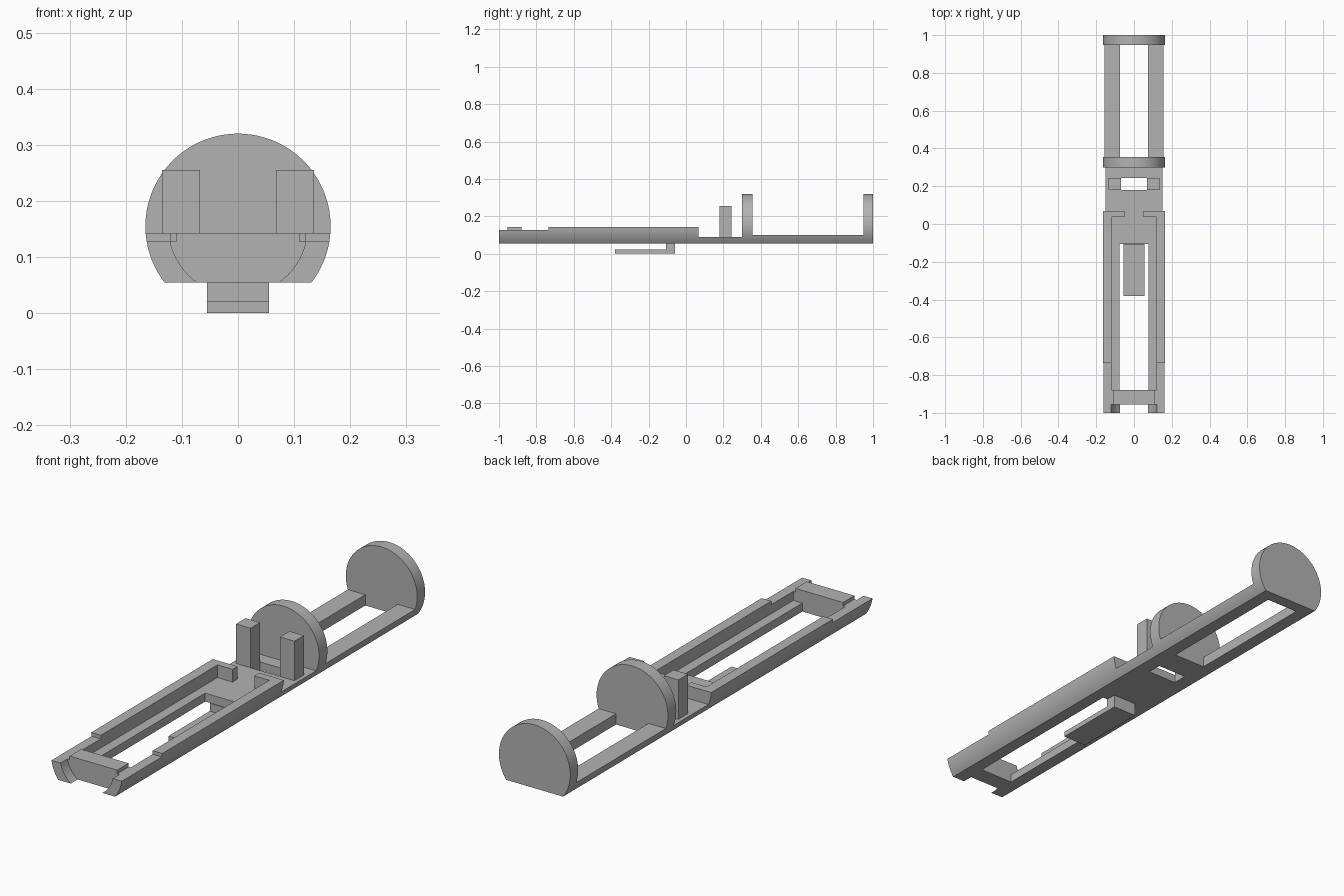
import bpy, bmesh, math
from mathutils import Vector

cube = bpy.data.objects.get("Cube")
if cube:
    bpy.data.objects.remove(cube, do_unlink=True)

grey = bpy.data.materials.new("plain grey")
grey.use_nodes = True
colour = (0.45, 0.45, 0.45, 1)
grey.diffuse_color = colour
grey.node_tree.nodes["Principled BSDF"].inputs["Base Color"].default_value = colour

AXIS_Z, RADIUS, BASE = 0.155, 0.165, 0.055


def extrude(name, outline, step):
    """Prism from a flat outline of 3D points, pushed along step."""
    bm = bmesh.new()
    face = bm.faces.new([bm.verts.new(p) for p in outline])
    moved = bmesh.ops.extrude_face_region(bm, geom=[face])["geom"]
    verts = [v for v in moved if isinstance(v, bmesh.types.BMVert)]
    bmesh.ops.translate(bm, vec=Vector(step), verts=verts)
    bmesh.ops.recalc_face_normals(bm, faces=bm.faces)
    mesh = bpy.data.meshes.new(name)
    bm.to_mesh(mesh)
    bm.free()
    mesh.materials.append(grey)
    obj = bpy.data.objects.new(name, mesh)
    bpy.context.collection.objects.link(obj)
    return obj


def box(name, x, y, z):
    outline = [(x[0], y[0], z[0]), (x[1], y[0], z[0]),
               (x[1], y[1], z[0]), (x[0], y[1], z[0])]
    return extrude(name, outline, (0, 0, z[1] - z[0]))


def round_prism(name, radius, start, y, count):
    """Cylinder along y, open arc beginning at the angle start."""
    sweep = 2 * math.pi - 2 * (start + math.pi / 2)
    outline = []
    for i in range(count + 1):
        a = start + sweep * i / count
        outline.append((radius * math.cos(a), y[0], AXIS_Z + radius * math.sin(a)))
    return extrude(name, outline, (0, y[1] - y[0], 0))


def cut(target, cutter):
    cutter.hide_render = True
    mod = target.modifiers.new("cut", "BOOLEAN")
    mod.operation, mod.solver, mod.object = "DIFFERENCE", "EXACT", cutter
    bpy.context.view_layer.objects.active = target
    bpy.ops.object.modifier_apply(modifier=mod.name)
    bpy.data.objects.remove(cutter, do_unlink=True)


# Long round bar with a flat underside, carved into frame and end discs
start = -math.asin((AXIS_Z - BASE) / RADIUS)
frame = round_prism("frame_with_discs", RADIUS, start, (-1, 1), 96)

WIDE, TOP, DEEP = (-0.3, 0.3), 0.5, -0.2
cuts = [
    (WIDE, (-1.2, 0.068), (0.143, TOP)),               # tray rim
    (WIDE, (-1.2, -0.955), (0.128, TOP)),              # lowered front tips
    ((0.11, 0.3), (-1.1, -0.8), (0.128, TOP)),         # beside the crossbar
    ((-0.3, -0.11), (-1.1, -0.8), (0.128, TOP)),
    (WIDE, (-0.88, -0.735), (0.128, TOP)),             # lowered rails
    ((-0.12, 0.12), (-0.88, 0.036), (0.09, TOP)),      # tray cavity
    ((-0.05, 0.05), (0, 0.1), (0.09, TOP)),            # gap in the rear wall
    (WIDE, (0.068, 0.3), (0.09, TOP)),                 # deck
    (WIDE, (0.355, 0.948), (0.1, TOP)),                # rear rails
    ((-0.078, 0.078), (-0.88, -0.105), (DEEP, TOP)),   # tray window
    ((-0.068, 0.068), (0.18, 0.243), (DEEP, TOP)),     # deck window
    ((-0.075, 0.075), (0.355, 0.948), (DEEP, TOP)),    # rear window
]
for x, y, z in cuts:
    cut(frame, box("cutter", x, y, z))

# Rounded notch in the front end
cut(frame, round_prism("cutter", 0.124, -math.pi / 2 + 0.01, (-1.1, -0.955), 64))

bpy.ops.object.select_all(action="DESELECT")
frame.select_set(True)
bpy.context.view_layer.objects.active = frame
bpy.ops.object.shade_smooth_by_angle(angle=math.radians(30))

# Upright posts beside the deck window
for side, x in (("left", (0.068, 0.135)), ("right", (-0.135, -0.068))):
    box(side + "_post", x, (0.18, 0.243), (0.09, 0.255))

# Clip tongue hanging below the floor
tongue = [(-0.38, 0), (-0.06, 0), (-0.06, BASE), (-0.108, BASE),
          (-0.108, 0.022), (-0.38, 0.022)]
extrude("clip_tongue", [(-0.055, y, z) for y, z in tongue], (0.11, 0, 0))
